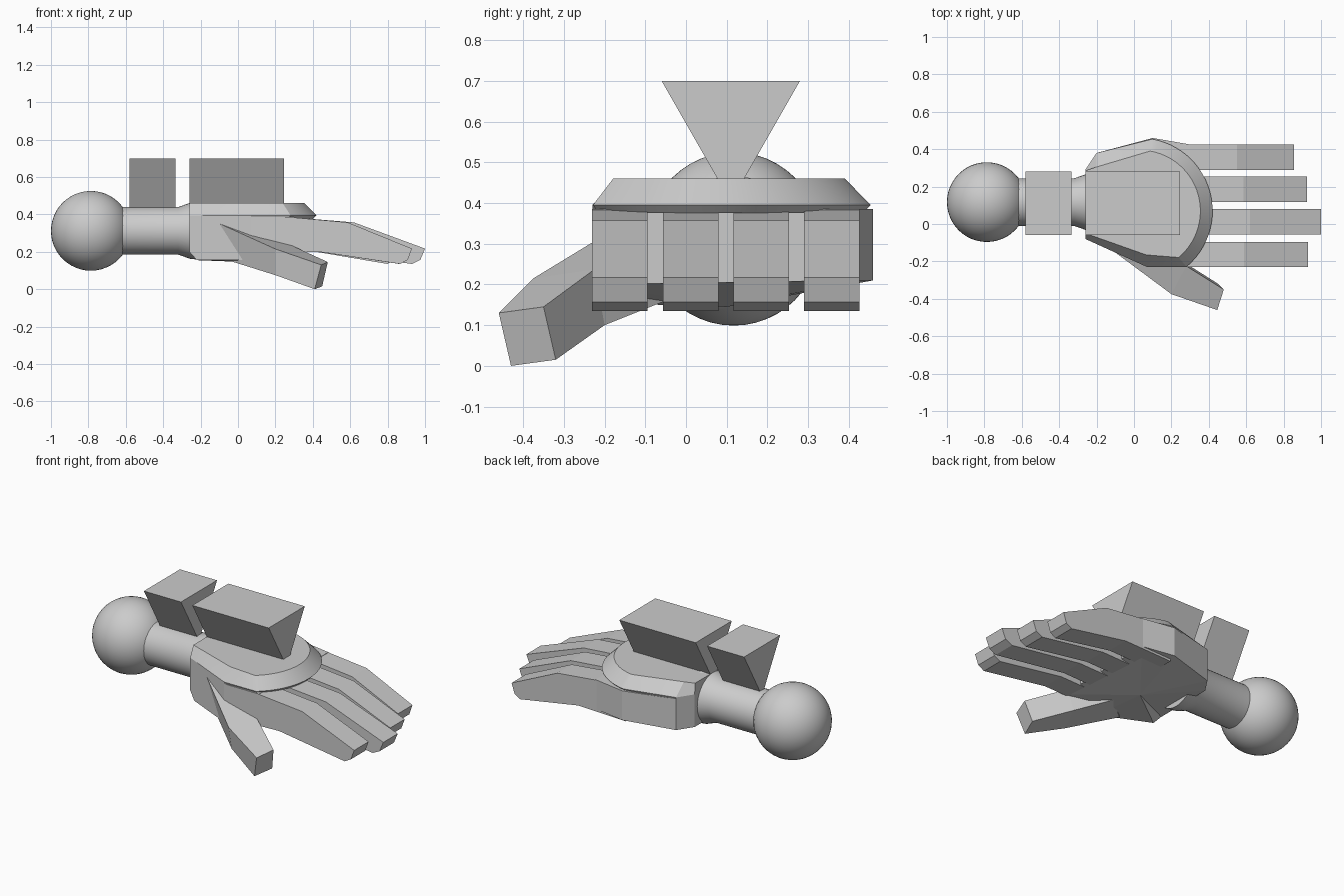
import bpy, bmesh
from math import cos, sin, radians, pi
from mathutils import Vector

cube = bpy.data.objects.get("Cube")
if cube:
    bpy.data.objects.remove(cube, do_unlink=True)

gray = bpy.data.materials.new("plain gray")
gray.use_nodes = True
gray.diffuse_color = (0.6, 0.6, 0.6, 1)
gray.node_tree.nodes["Principled BSDF"].inputs["Base Color"].default_value = (0.6, 0.6, 0.6, 1)

AXIS_Y, AXIS_Z = 0.117, 0.312


def loft(name, rings, smooth=False, floor_fan=None):
    """Bridge matching rings of points and cap both ends."""
    bm = bmesh.new()
    loops = [[bm.verts.new(p) for p in ring] for ring in rings]
    n = len(loops[0])
    for a, b in zip(loops, loops[1:]):
        for i in range(n):
            j = (i + 1) % n
            bm.faces.new((a[i], a[j], b[j], b[i]))
    if floor_fan:
        hub = bm.verts.new(floor_fan)
        for i in range(n):
            bm.faces.new((loops[0][i], loops[0][(i + 1) % n], hub))
    else:
        bm.faces.new(loops[0])
    bm.faces.new(loops[-1])
    bmesh.ops.recalc_face_normals(bm, faces=bm.faces)
    mesh = bpy.data.meshes.new(name)
    bm.to_mesh(mesh)
    bm.free()
    obj = bpy.data.objects.new(name, mesh)
    bpy.context.collection.objects.link(obj)
    mesh.materials.append(gray)
    if smooth:
        shade(obj)
    return obj


def shade(obj):
    bpy.ops.object.select_all(action='DESELECT')
    obj.select_set(True)
    bpy.context.view_layer.objects.active = obj
    bpy.ops.object.shade_smooth_by_angle(angle=radians(25))


# Ball joint
bpy.ops.mesh.primitive_uv_sphere_add(segments=48, ring_count=24, radius=0.213,
                                     location=(-0.787, AXIS_Y, AXIS_Z))
ball = bpy.context.object
ball.name = "ball_joint"
ball.data.materials.append(gray)
shade(ball)

# Wrist turned around the arm axis, flaring into the hand
N = 40
wrist = [(-0.75, 0.127), (-0.32, 0.127), (-0.255, 0.15), (-0.2, 0.155)]
loft("wrist", [[(x, AXIS_Y + r * cos(2 * pi * i / N), AXIS_Z + r * sin(2 * pi * i / N))
                for i in range(N)] for x, r in wrist], smooth=True)

# Wedge blocks on the back of the wrist and hand
for name, x0, x1 in (("wrist_block", -0.58, -0.335), ("hand_block", -0.26, 0.245)):
    section = [(-0.06, 0.7), (0.28, 0.7), (0.12, 0.42), (0.1, 0.42)]
    loft(name, [[(x, y, z) for y, z in section] for x in (x0, x1)])


# Chamfered plate on the back of the hand, rounded toward the fingers
def plate_ring(radius, heel, thumb_side, z):
    arc = [(0.03 + radius * cos(radians(a)), 0.07 + radius * sin(radians(a)))
           for a in range(80, -51, -5)]
    return [(x, y, z) for x, y in heel + arc + thumb_side]


low_heel, low_thumb = [(-0.26, 0.29), (-0.2, 0.38)], [(0.07, -0.23), (-0.26, -0.08)]
loft("hand_plate", [
    plate_ring(0.37, low_heel, low_thumb, 0.375),
    plate_ring(0.39, low_heel, low_thumb, 0.395),
    plate_ring(0.325, [(-0.26, 0.285), (-0.2, 0.305)], [(0.065, -0.165), (-0.26, -0.05)], 0.46),
], smooth=True)

# Palm with a slightly bulging underside
outline = [(-0.26, 0.29, 0.2), (-0.2, 0.38, 0.2), (0.1, 0.46, 0.21), (0.3, 0.425, 0.21),
           (0.3, -0.23, 0.2), (0.07, -0.23, 0.155), (-0.22, -0.098, 0.155), (-0.26, -0.08, 0.2)]
loft("palm", [outline, [(x, y, 0.385) for x, y, z in outline]], floor_fan=(0.04, 0.1, 0.145))

# Four fingers from one bent side profile, stretched to each length
profile = [(0.1, 0.385), (0.28, 0.385), (0.62, 0.357), (1.0, 0.217),
           (0.975, 0.157), (0.93, 0.135), (0.45, 0.2), (0.1, 0.19)]
for name, y, tip in (("index_finger", -0.163, 0.93), ("middle_finger", 0.012, 1.0),
                     ("ring_finger", 0.185, 0.925), ("little_finger", 0.358, 0.855)):
    k = (tip - 0.28) / 0.72
    side = [(0.28 + (x - 0.28) * k if x > 0.28 else x, z) for x, z in profile]
    loft(name, [[(x, y + s * 0.068, z) for x, z in side] for s in (-1, 1)])

# Thumb: base, knuckle and tip sections
loft("thumb", [
    [(-0.11, -0.145, 0.355), (0.0, -0.08, 0.34), (0.1, -0.05, 0.16), (-0.03, -0.16, 0.147)],
    [(0.2, -0.375, 0.215), (0.28, -0.225, 0.237), (0.26, -0.2, 0.1), (0.2, -0.345, 0.075)],
    [(0.445, -0.46, 0.13), (0.48, -0.35, 0.145), (0.45, -0.32, 0.015), (0.41, -0.43, 0.0)],
])
